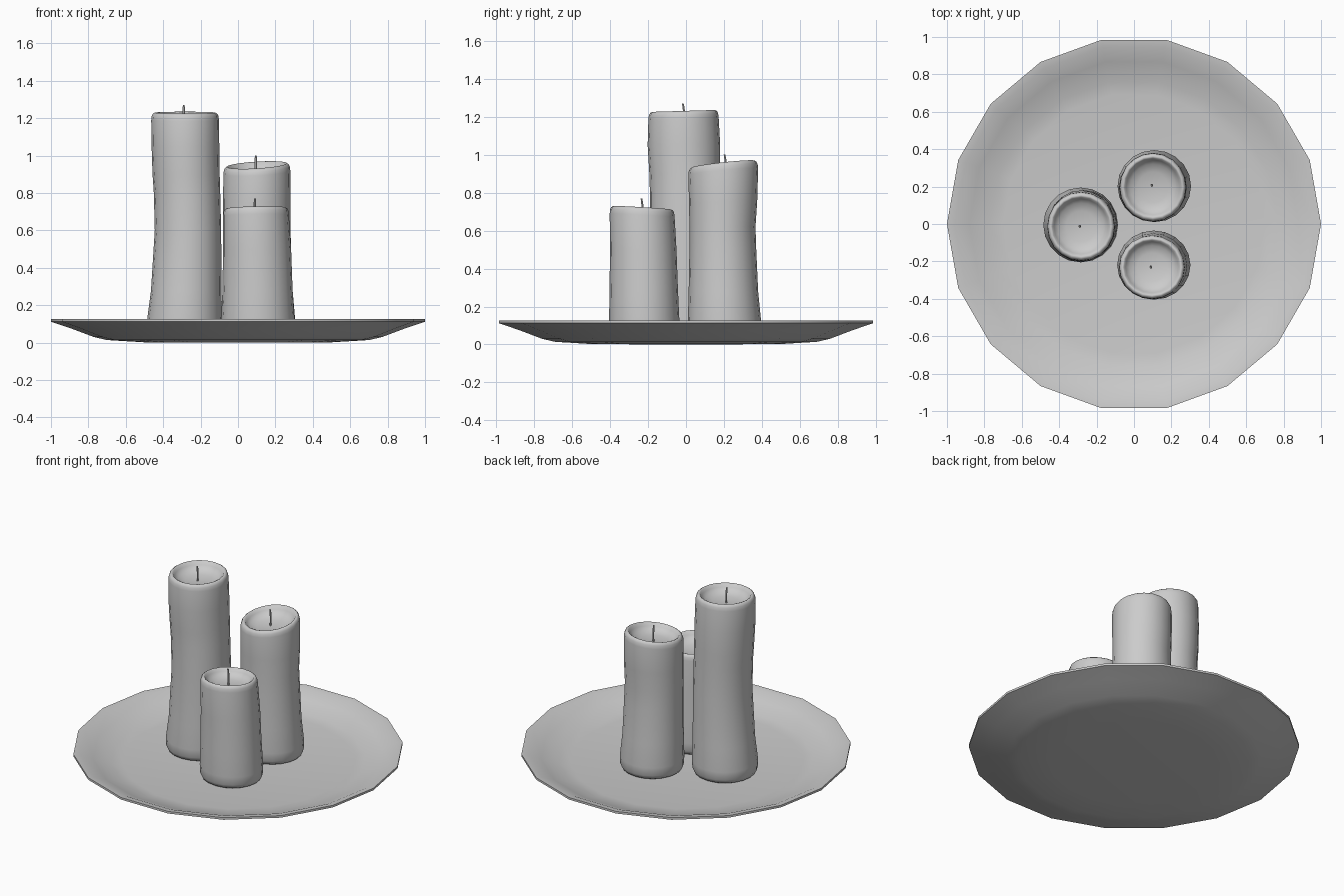
import bpy, bmesh, math

if "Cube" in bpy.data.objects:
    bpy.data.objects.remove(bpy.data.objects["Cube"])


def loft(name, rings, sides, tilt=(0, 0), tilt_from=9, angle=50):
    """Skin rings (z, cx, cy, rx, ry); a zero radius closes the end with a point."""
    bm = bmesh.new()
    prev = None
    for z, cx, cy, rx, ry in rings:
        lift = max(0, min(1, (z - tilt_from) / 0.25))
        n = 1 if rx == 0 else sides
        cur = []
        for i in range(n):
            a = 2 * math.pi * i / sides
            dx, dy = rx * math.cos(a), ry * math.sin(a)
            cur.append(bm.verts.new((cx + dx, cy + dy, z + lift * (tilt[0] * dx + tilt[1] * dy))))
        if prev:
            for i in range(sides):
                j = (i + 1) % sides
                if len(prev) == 1:
                    bm.faces.new((prev[0], cur[j], cur[i]))
                elif len(cur) == 1:
                    bm.faces.new((prev[i], prev[j], cur[0]))
                else:
                    bm.faces.new((prev[i], prev[j], cur[j], cur[i]))
        prev = cur
    bmesh.ops.recalc_face_normals(bm, faces=bm.faces)
    me = bpy.data.meshes.new(name)
    bm.to_mesh(me)
    bm.free()
    ob = bpy.data.objects.new(name, me)
    bpy.context.collection.objects.link(ob)
    bpy.ops.object.select_all(action='DESELECT')
    ob.select_set(True)
    bpy.context.view_layer.objects.active = ob
    bpy.ops.object.shade_smooth_by_angle(angle=math.radians(angle))
    return ob


# Plate: 18-sided shallow dish
plate = [(0, 0), (.5, .002), (.70, .014), (.77, .03), (.89, .075), (1, .112), (1, .126),
         (.96, .122), (.88, .088), (.77, .052), (.70, .043), (0, .04)]
loft("plate", [(z, 0, 0, r, r) for r, z in plate], 18)

FLOOR = 0.042


def candle(name, body, top, tilt, wick_xy, wick_top):
    """body: (z, x0, x1, y0, y1) extents up the wax; melted cup and wick are added."""
    rows = [(z, (x0 + x1) / 2, (y0 + y1) / 2, (x1 - x0) / 2, (y1 - y0) / 2)
            for z, x0, x1, y0, y1 in body]
    base, last = rows[0], rows[-1]

    def scaled(row, z, s):
        return (z, row[1], row[2], row[3] * s, row[4] * s)
    rings = [scaled(base, FLOOR, s) for s in (0, .82)]
    rings += [scaled(base, FLOOR + .012, .93), scaled(base, FLOOR + .035, .99)] + rows
    # Rounded rim, then the hollow around the wick
    for dz, s in ((-.018, .985), (-.006, .95), (0, .90), (-.004, .85), (-.022, .80),
                  (-.042, .68), (-.055, .45), (-.06, 0)):
        rings.append(scaled(last, top + dz, s))
    loft(name, rings, 20, tilt, top - .25, 70)
    # Slightly bent wick
    wx, wy = wick_xy
    z0, h = top - .065, wick_top - top + .065
    path = [(0, 0, 0), (0, 0, .006), (.5, .002, .006), (.8, -.001, .006), (1, -.005, .005), (1, -.005, 0)]
    loft(name + "_wick", [(z0 + t * h, wx, wy + d, r, r) for t, d, r in path], 6)


candle("tall_candle", [
    (.13, -.485, -.085, -.205, .195),
    (.28, -.465, -.088, -.195, .185),
    (.60, -.445, -.090, -.190, .180),
    (.80, -.450, -.095, -.190, .178),
    (.90, -.457, -.098, -.193, .180),
    (1.05, -.462, -.100, -.202, .180),
    (1.19, -.464, -.102, -.198, .172)],
    1.23, (0, .03), (-.29, -.012), 1.27)

candle("middle_candle", [
    (.13, -.088, .305, .010, .395),
    (.28, -.082, .292, .014, .380),
    (.50, -.080, .284, .018, .370),
    (.62, -.080, .280, .018, .366),
    (.75, -.080, .282, .016, .375),
    (.91, -.078, .280, .012, .380)],
    .95, (.06, .11), (.095, .208), 1.0)

candle("short_candle", [
    (.13, -.090, .302, -.405, -.035),
    (.28, -.083, .292, -.403, -.042),
    (.50, -.080, .284, -.400, -.050),
    (.68, -.080, .272, -.402, -.060)],
    .72, (.02, -.06), (.09, -.23), .77)
